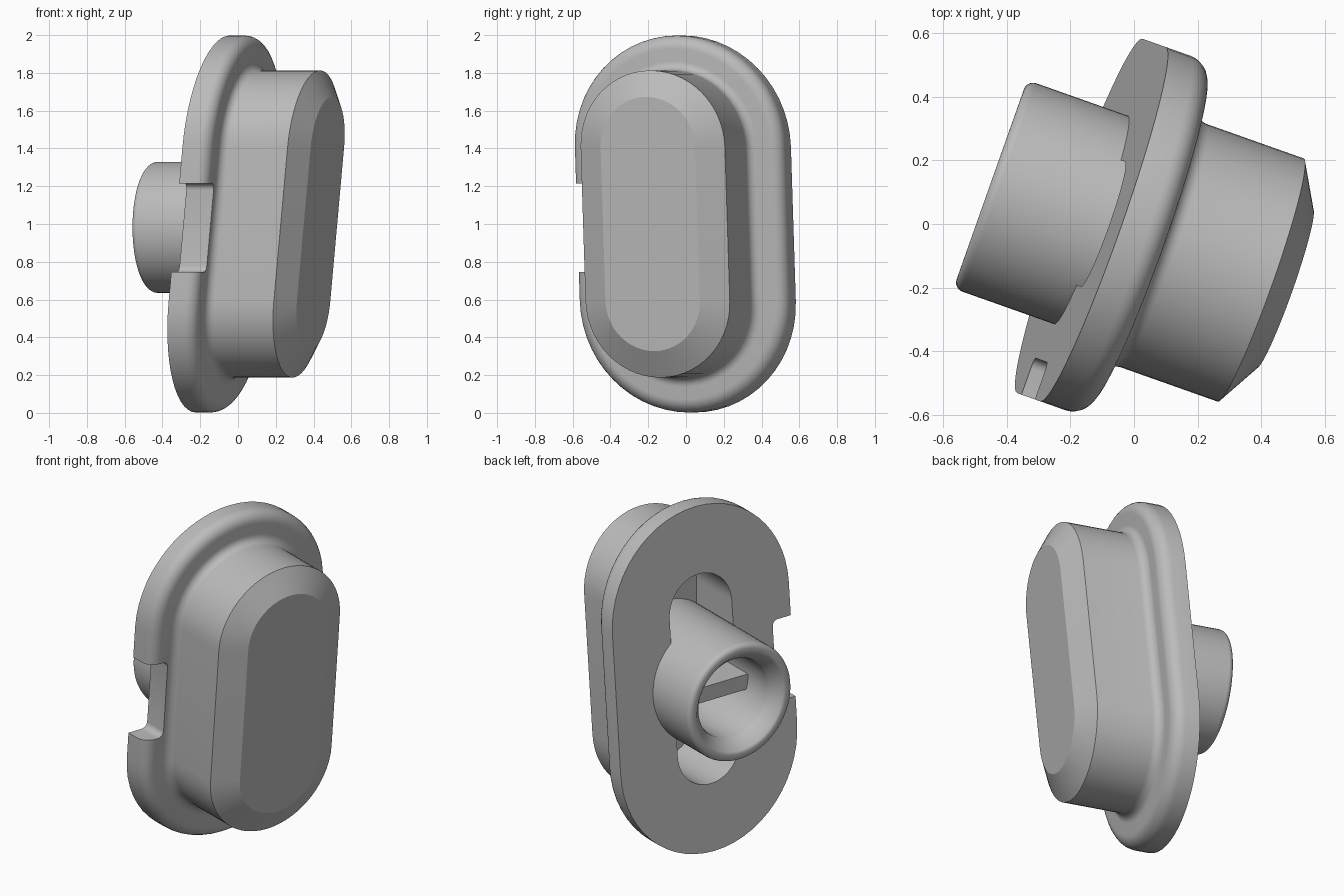
import bpy, bmesh
from math import pi, sin, cos, radians
from mathutils import Matrix

if "Cube" in bpy.data.objects:
    bpy.data.objects.remove(bpy.data.objects["Cube"])

TURN = radians(-19.5)   # the part is turned about z
SIDE = -0.033           # sideways centre
LEAN = 0.095            # forward lean per unit of height
BORE_Z = 0.982          # height of the tube axis

grey = bpy.data.materials.new("plain grey")
grey.use_nodes = True
grey.diffuse_color = (0.5, 0.5, 0.5, 1)
grey.node_tree.nodes["Principled BSDF"].inputs["Base Color"].default_value = (0.5, 0.5, 0.5, 1)


def finish(name, bm, hidden=False):
    bmesh.ops.recalc_face_normals(bm, faces=bm.faces)
    mesh = bpy.data.meshes.new(name)
    bm.to_mesh(mesh)
    bm.free()
    mesh.materials.append(grey)
    ob = bpy.data.objects.new(name, mesh)
    ob.rotation_euler.z = TURN
    ob.hide_render = hidden
    bpy.context.collection.objects.link(ob)
    return ob


def skin(bm, rings):
    """Join closed rings of points into a capped solid."""
    loops = [[bm.verts.new(p) for p in ring] for ring in rings]
    n = len(loops[0])
    for a, b in zip(loops, loops[1:]):
        for i in range(n):
            j = (i + 1) % n
            bm.faces.new((a[i], a[j], b[j], b[i]))
    bm.faces.new(loops[0])
    bm.faces.new(loops[-1])


def stadium(r, x, half, zc=1.0, lean=LEAN, steps=28):
    """Upright stadium ring of end radius r at depth x."""
    pts = []
    for end in (0, 1):
        for i in range(steps + 1):
            t = pi * (end + i / steps)
            z = zc + (half if end == 0 else -half) + r * sin(t)
            pts.append((x + lean * (z - 1), SIDE + r * cos(t), z))
    return pts


def circle(r, x, steps=64):
    return [(x, SIDE + r * cos(2 * pi * i / steps), BORE_Z + r * sin(2 * pi * i / steps))
            for i in range(steps)]


def arc(cr, cx, rad, start, end, steps=7):
    """Profile arc as (radius, depth) pairs."""
    ts = [radians(start + (end - start) * i / steps) for i in range(steps + 1)]
    return [(cr + rad * cos(t), cx + rad * sin(t)) for t in ts]


# Flange and raised pad: one lofted profile with rounded rim and root fillet
profile = [(0.59, -0.13)]
profile += arc(0.52, -0.047, 0.07, 0, 90)
profile += arc(0.455, 0.073, 0.05, 270, 180)
profile += [(0.405, 0.395), (0.265, 0.475)]
bm = bmesh.new()
skin(bm, [stadium(r, x, 0.408) for r, x in profile])
body = finish("flange_and_pad", bm)

# Cutters: long pocket, tube clearance and side notch
bm = bmesh.new()
skin(bm, [stadium(0.208, x, 0.4, lean=0) for x in (-0.5, 0.24)])
pocket = finish("pocket_cutter", bm, True)

bm = bmesh.new()
skin(bm, [circle(0.3, x) for x in (-0.6, 0.2)])
clearance = finish("tube_clearance_cutter", bm, True)

bm = bmesh.new()
bmesh.ops.create_cube(bm, size=1, matrix=Matrix.Translation((0, -0.65, 0.98)) @
                      Matrix.Diagonal((0.8, 0.3, 0.47, 1)))
edges = [e for e in bm.edges if all(v.co.y > -0.6 for v in e.verts)
         and abs(e.verts[0].co.x - e.verts[1].co.x) > 0.1]
bmesh.ops.bevel(bm, geom=edges, offset=0.035, segments=5, profile=0.5, affect='EDGES')
notch = finish("notch_cutter", bm, True)

for cutter in (pocket, clearance, notch):
    mod = body.modifiers.new(cutter.name, 'BOOLEAN')
    mod.operation = 'DIFFERENCE'
    mod.solver = 'EXACT'
    mod.object = cutter

# Bake the cuts so that the cutters can go
bpy.context.view_layer.update()
cut = bpy.data.meshes.new_from_object(body.evaluated_get(bpy.context.evaluated_depsgraph_get()))
body.modifiers.clear()
body.data = cut
for cutter in (pocket, clearance, notch):
    bpy.data.objects.remove(cutter)

# Hollow tube with rounded rim and flared mouth
tube_profile = [(0.347, 0.3)]
tube_profile += arc(0.317, -0.437, 0.03, 0, -90)
tube_profile += arc(0.305, -0.442, 0.025, 270, 225, 4)
tube_profile += [(0.24, -0.405), (0.232, -0.38), (0.232, 0.1)]
bm = bmesh.new()
skin(bm, [circle(r, x) for r, x in tube_profile])
tube = finish("hollow_tube", bm)

# Cross bar inside the tube
bm = bmesh.new()
bmesh.ops.create_cube(bm, size=1, matrix=Matrix.Translation((-0.05, SIDE, BORE_Z - 0.03)) @
                      Matrix.Diagonal((0.32, 0.5, 0.09, 1)))
bar = finish("inner_cross_bar", bm)

# Smooth shading with sharp edges kept
for ob in (body, tube, bar):
    bpy.ops.object.select_all(action='DESELECT')
    ob.select_set(True)
    bpy.context.view_layer.objects.active = ob
    bpy.ops.object.shade_smooth_by_angle(angle=radians(28))
